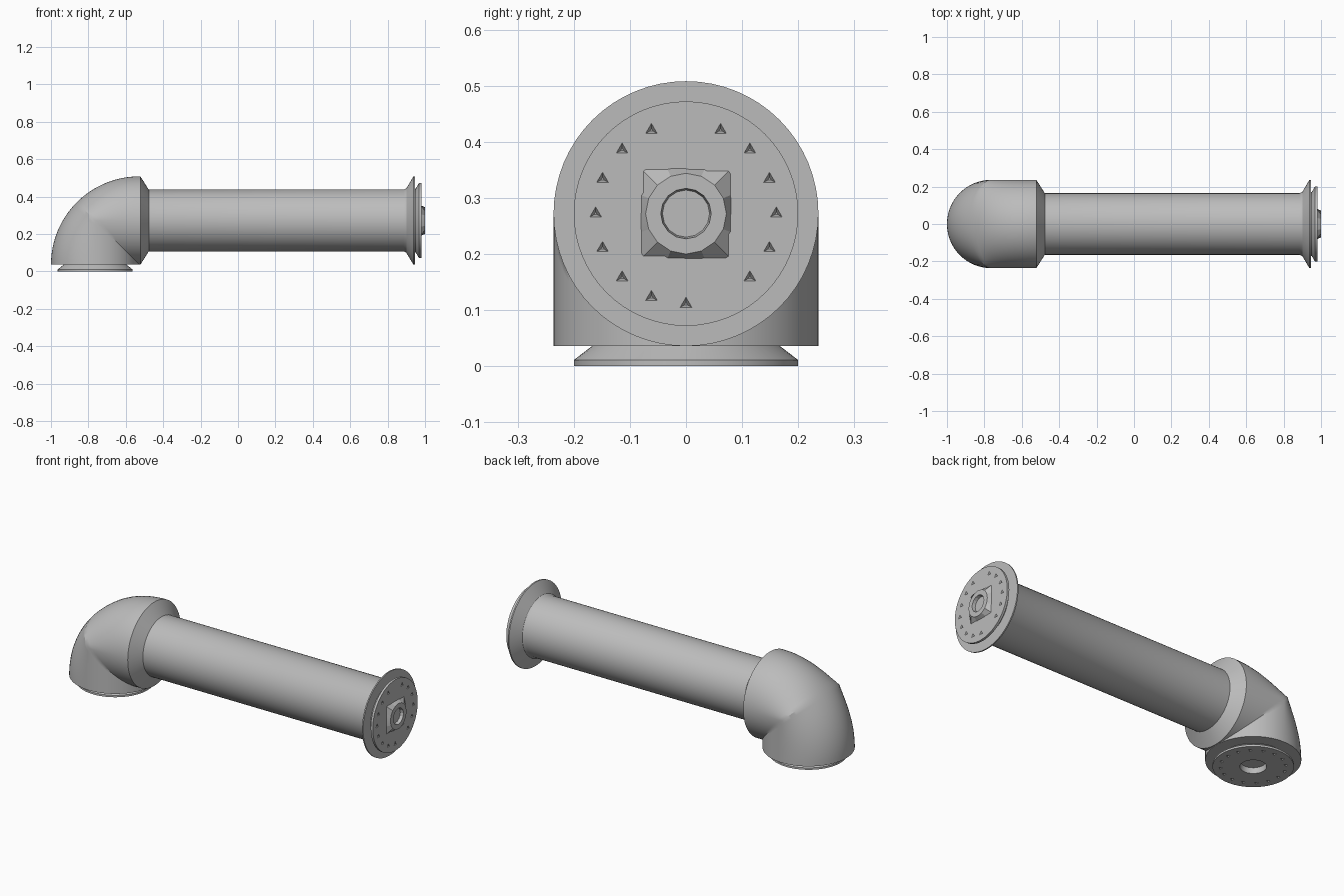
import bpy, bmesh
from math import sin, cos, pi, radians

R = 0.236                  # elbow radius
CX, CZ = -0.528, 0.036     # inner corner of the elbow
FOOT_X, AXIS_Z = CX - R, CZ + R

cube = bpy.data.objects.get("Cube")
if cube:
    bpy.data.objects.remove(cube, do_unlink=True)

grey = bpy.data.materials.new("light_grey")
grey.use_nodes = True
grey.diffuse_color = (0.5, 0.5, 0.5, 1)
grey.node_tree.nodes["Principled BSDF"].inputs["Base Color"].default_value = (0.5, 0.5, 0.5, 1)


def finish(name, bm, smooth=30):
    bmesh.ops.remove_doubles(bm, verts=bm.verts, dist=1e-5)
    bmesh.ops.dissolve_degenerate(bm, edges=bm.edges, dist=1e-6)
    bmesh.ops.recalc_face_normals(bm, faces=bm.faces)
    mesh = bpy.data.meshes.new(name)
    bm.to_mesh(mesh)
    bm.free()
    mesh.materials.append(grey)
    shade(mesh, smooth)
    obj = bpy.data.objects.new(name, mesh)
    bpy.context.collection.objects.link(obj)
    return obj


def shade(mesh, angle):
    mesh.shade_smooth()
    mesh.set_sharp_from_angle(angle=radians(angle))


def skin(bm, rings):
    """Join a list of point rings with quads and cap both ends."""
    loops = [[bm.verts.new(p) for p in ring] for ring in rings]
    n = len(loops[0])
    for a, b in zip(loops, loops[1:]):
        for i in range(n):
            j = (i + 1) % n
            bm.faces.new((a[i], a[j], b[j], b[i]))
    bm.faces.new(loops[0][::-1])
    bm.faces.new(loops[-1])


def along_arm(a, u, v):
    return (a, u, AXIS_Z + v)


def along_foot(a, u, v):
    return (FOOT_X + v, u, a)


def circle(place, a, r, n=64):
    return [place(a, r * sin(2 * pi * i / n), r * cos(2 * pi * i / n)) for i in range(n)]


def square(place, a, half, n):
    ring = []
    for i in range(n):
        s, c = sin(2 * pi * i / n), cos(2 * pi * i / n)
        k = half / max(abs(s), abs(c))
        ring.append(place(a, k * s, k * c))
    return ring


def turned(name, place, profile):
    bm = bmesh.new()
    skin(bm, [circle(place, a, r) for a, r in profile])
    return finish(name, bm)


def bolt_holes(plate, place, surface, inward, skipped):
    """Cut a ring of small three-sided pits into a plate."""
    bm = bmesh.new()
    for i in range(16):
        if i in skipped:
            continue
        t = 2 * pi * i / 16
        cu, cv = 0.161 * sin(t), 0.161 * cos(t)

        def local(a, u, v):
            return place(a, cu + u, cv + v)
        skin(bm, [circle(local, surface - inward * 0.004, 0.015, 3),
                  circle(local, surface + inward * 0.012, 0.003, 3)])
    cutter = finish("bolt_cutter", bm)
    cutter.hide_render = True
    mod = plate.modifiers.new("bolt_holes", "BOOLEAN")
    mod.operation = "DIFFERENCE"
    mod.solver = "EXACT"
    mod.object = cutter
    bpy.context.view_layer.update()
    graph = bpy.context.evaluated_depsgraph_get()
    cut = bpy.data.meshes.new_from_object(plate.evaluated_get(graph))
    plate.modifiers.clear()
    plate.data = cut
    shade(cut, 30)
    bpy.data.objects.remove(cutter, do_unlink=True)


# Elbow: mitred on the inside, rounded on the outside
bm = bmesh.new()
sections = []
for k in range(33):
    t = pi / 2 * k / 32
    mid = R / max(cos(t), sin(t))
    ring = []
    for i in range(64):
        p = 2 * pi * i / 64
        reach = 2 * R - mid if cos(p) > 0 else mid
        d = mid + reach * cos(p)
        ring.append((CX - d * cos(t), R * sin(p), CZ + d * sin(t)))
    sections.append(ring)
skin(bm, sections)
finish("elbow", bm)

# Collar from the elbow down to the tube
turned("elbow_collar", along_arm, [(CX, R), (-0.522, R), (-0.477, 0.165)])

# Tube with its flared end flange
turned("arm_tube", along_arm,
       [(-0.5, 0.165), (0.885, 0.165), (0.9, 0.172), (0.938, R), (0.945, R)])

# Round mounting plate on the tube end
end_plate = turned("end_plate", along_arm,
                   [(0.94, 0.17), (0.95, 0.17), (0.967, 0.2), (0.98, 0.2)])
bolt_holes(end_plate, along_arm, 0.98, -1, (0, 7))

# Square boss blending into a hollow round hub
N = 16
bm = bmesh.new()
skin(bm, [square(along_arm, 0.975, 0.082, N),
          circle(along_arm, 1.0, 0.072, N),
          circle(along_arm, 1.0, 0.045, N),
          circle(along_arm, 0.982, 0.042, N)])
finish("end_hub", bm, 15)

# Foot plate under the elbow with a central socket
foot_plate = turned("foot_plate", along_foot,
                    [(0.038, 0.165), (0.034, 0.17), (0.011, 0.2), (0, 0.2),
                     (0, 0.066), (0.03, 0.062)])
bolt_holes(foot_plate, along_foot, 0, 1, ())
